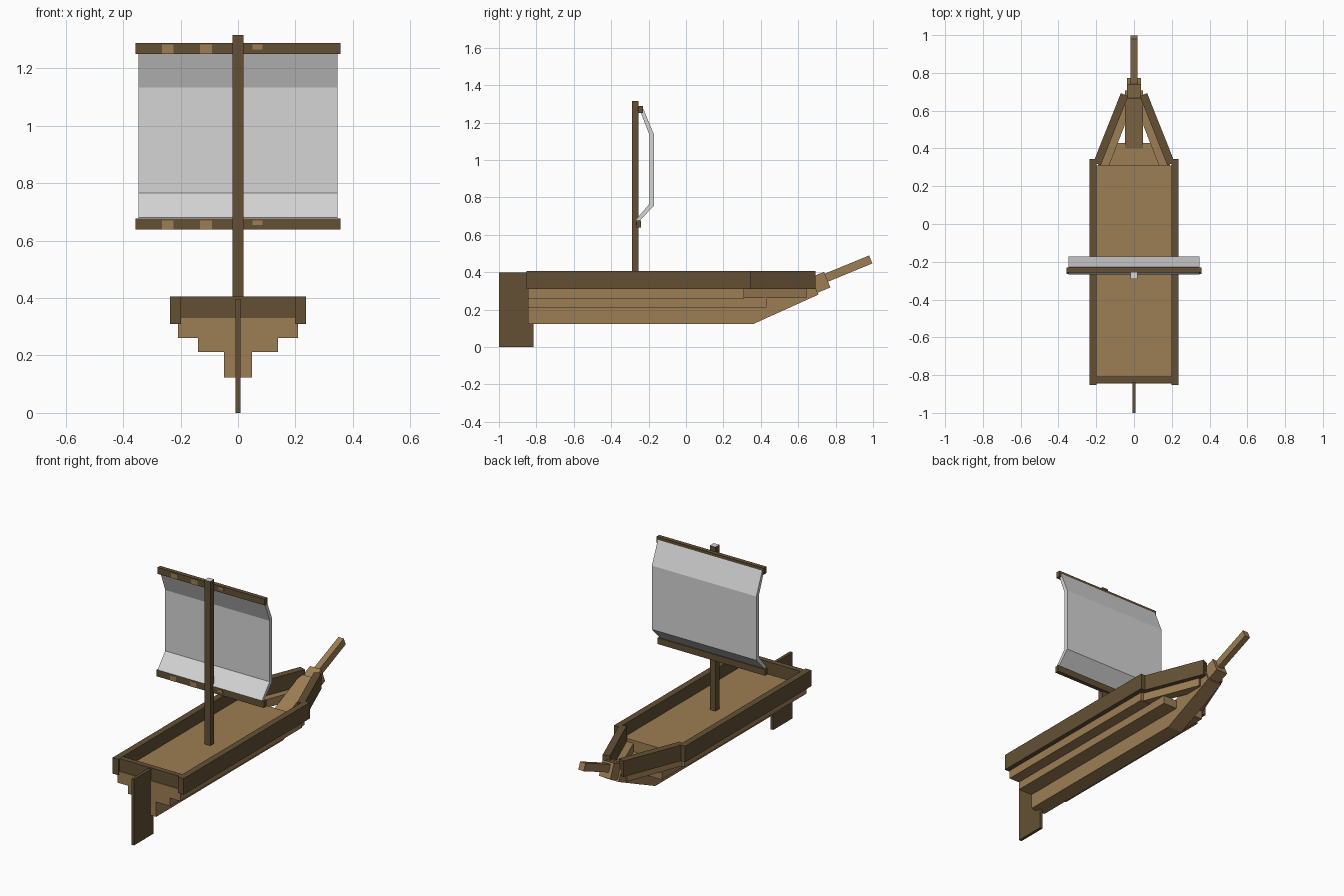
import bpy, bmesh, math
from mathutils import Vector, Matrix

old = bpy.data.objects.get("Cube")
if old:
    bpy.data.objects.remove(old, do_unlink=True)


def material(name, rgb):
    m = bpy.data.materials.new(name)
    m.use_nodes = True
    col = (*rgb, 1.0)
    m.diffuse_color = col
    bsdf = m.node_tree.nodes["Principled BSDF"]
    bsdf.inputs["Base Color"].default_value = col
    bsdf.inputs["Roughness"].default_value = 0.9
    return m


TAN = material("light wood", (0.335, 0.208, 0.088))
DARK = material("dark wood", (0.125, 0.081, 0.036))
CLOTH = material("sail cloth", (0.66, 0.66, 0.66))


def finish(name, bm, mat):
    bmesh.ops.recalc_face_normals(bm, faces=bm.faces)
    me = bpy.data.meshes.new(name)
    bm.to_mesh(me)
    bm.free()
    me.materials.append(mat)
    ob = bpy.data.objects.new(name, me)
    bpy.context.scene.collection.objects.link(ob)
    return ob


def box(name, x, y, z, mat):
    """Axis-aligned box from three (low, high) ranges."""
    bm = bmesh.new()
    size = [b - a for a, b in (x, y, z)]
    mid = [(a + b) / 2 for a, b in (x, y, z)]
    bmesh.ops.create_cube(bm, size=1, matrix=Matrix.Translation(mid) @ Matrix.Diagonal((*size, 1)))
    return finish(name, bm, mat)


def beam(name, a, b, width, height, mat):
    """Square-ended beam between two points; width is horizontal."""
    a, b = Vector(a), Vector(b)
    fwd = (b - a).normalized()
    side = fwd.cross(Vector((0, 0, 1))).normalized()
    up = side.cross(fwd)
    rot = Matrix((side, fwd, up)).transposed().to_4x4()
    bm = bmesh.new()
    bmesh.ops.create_cube(bm, size=1, matrix=Matrix.Translation((a + b) / 2) @ rot
                          @ Matrix.Diagonal((width, (b - a).length, height, 1)))
    return finish(name, bm, mat)


def extrude_x(name, profile, half, mat):
    """Extrude a closed (y, z) profile across x."""
    bm = bmesh.new()
    face = bm.faces.new([bm.verts.new((-half, y, z)) for y, z in profile])
    res = bmesh.ops.extrude_face_region(bm, geom=[face])
    verts = [g for g in res["geom"] if isinstance(g, bmesh.types.BMVert)]
    bmesh.ops.translate(bm, verts=verts, vec=(2 * half, 0, 0))
    return finish(name, bm, mat)


# Stepped hull
STERN = -0.845
box("keel", (-0.048, 0.048), (STERN, 0.36), (0.123, 0.215), TAN)
box("lower_hull", (-0.14, 0.14), (STERN, 0.43), (0.212, 0.262), TAN)
box("upper_hull", (-0.208, 0.208), (STERN, 0.31), (0.26, 0.312), TAN)
box("deck", (-0.2, 0.2), (STERN, 0.31), (0.305, 0.33), TAN)

# Side rails, bow rails and the light planks beneath them
for s, side in ((1, "left"), (-1, "right")):
    box(side + "_rail", sorted((s * 0.198, s * 0.236)), (-0.853, 0.345), (0.31, 0.406), DARK)
    beam(side + "_bow_rail", (s * 0.196, 0.318, 0.358), (s * 0.05, 0.685, 0.358), 0.042, 0.095, DARK)
    beam(side + "_bow_plank", (s * 0.165, 0.30, 0.287), (s * 0.035, 0.635, 0.287), 0.055, 0.05, TAN)
box("transom", (-0.2, 0.2), (-0.84, -0.808), (0.328, 0.405), DARK)

# Sloping stem, stem cap and bowsprit
extrude_x("stem", [(0.36, 0.123), (0.708, 0.28), (0.665, 0.378), (0.31, 0.222)], 0.048, TAN)
beam("stem_cap", (0, 0.685, 0.331), (0, 0.755, 0.36), 0.076, 0.09, TAN)
beam("bowsprit", (0, 0.73, 0.362), (0, 0.988, 0.468), 0.036, 0.046, TAN)

# Rudder
box("rudder", (-0.009, 0.009), (-1.0, -0.815), (0.0, 0.397), DARK)

# Mast with a pale top face
mast = box("mast", (-0.019, 0.019), (-0.29, -0.253), (0.325, 1.316), DARK)
mast.data.materials.append(CLOTH)
for p in mast.data.polygons:
    if p.normal.z > 0.9:
        p.material_index = 1

# Yards with worn patches on their stern face
for name, y0, y1, z0, z1 in (("upper", -0.256, -0.23, 1.25, 1.288),
                             ("lower", -0.265, -0.241, 0.638, 0.676)):
    box(name + "_yard", (-0.357, 0.357), (y0, y1), (z0, z1), DARK)
    h = z1 - z0
    for i, (xa, xb, low) in enumerate(((-0.265, -0.225, 0), (-0.133, -0.09, 0), (0.05, 0.085, 0.4))):
        box(f"{name}_yard_patch_{i + 1}", (xa, xb), (y0 - 0.002, y0 + 0.002),
            (z0 + low * h, z1 - 0.15 * h), TAN)

# Three-panel bent sail
extrude_x("sail", [(-0.245, 1.262), (-0.195, 1.132), (-0.195, 0.766), (-0.268, 0.68),
                   (-0.258, 0.664), (-0.172, 0.755), (-0.172, 1.138), (-0.228, 1.272)], 0.347, CLOTH)
